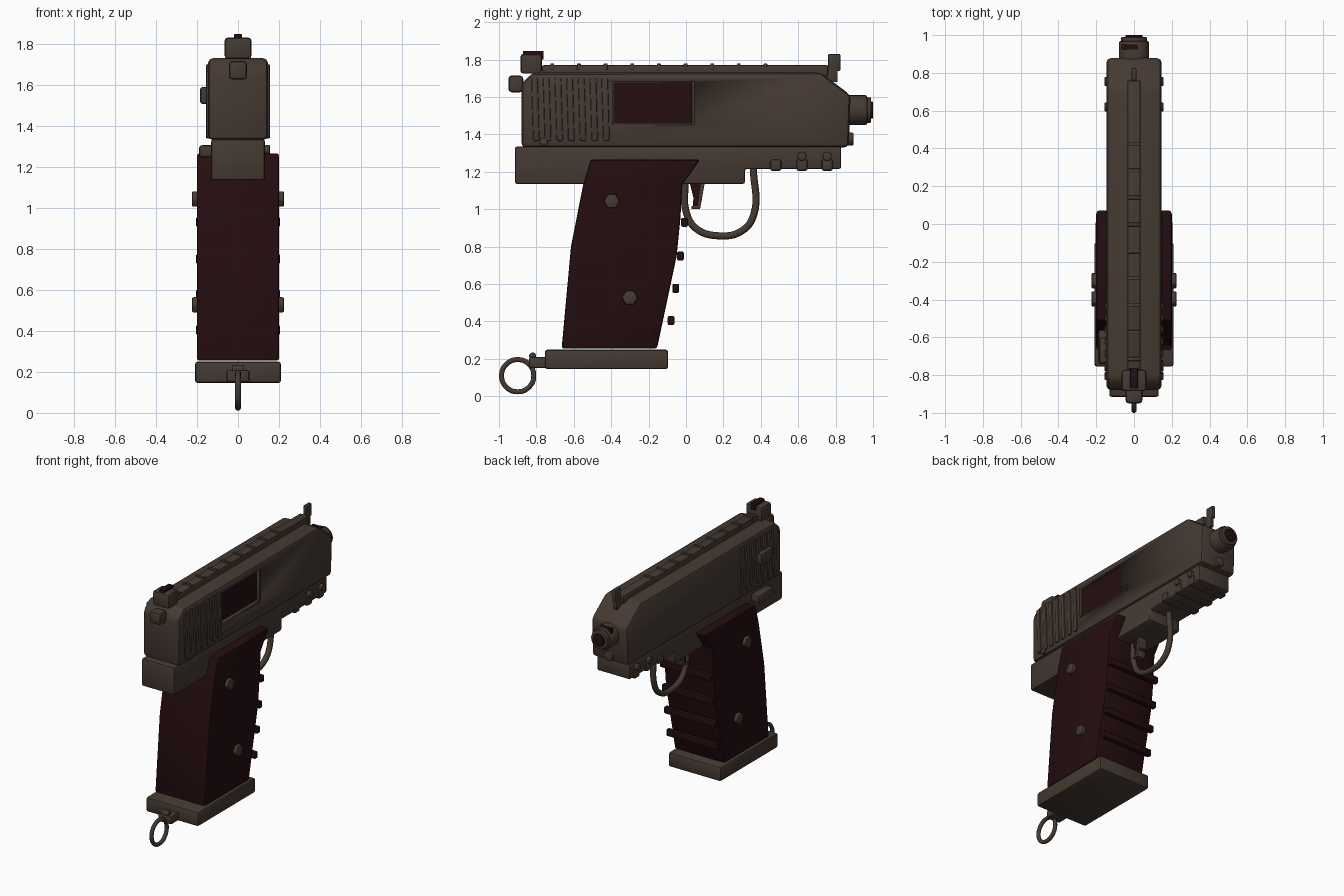
import bpy, bmesh, math
from mathutils import Matrix, Vector

if "Cube" in bpy.data.objects:
    bpy.data.objects.remove(bpy.data.objects["Cube"])


def material(name, rgb):
    m = bpy.data.materials.new(name)
    m.diffuse_color = (*rgb, 1)
    m.use_nodes = True
    m.node_tree.nodes["Principled BSDF"].inputs["Base Color"].default_value = m.diffuse_color
    return m


METAL = material("brown gunmetal", (0.060, 0.042, 0.032))
GRIP = material("dark maroon", (0.018, 0.004, 0.005))


def finish(name, bm, mat, bevel=0.0, angle=35):
    """Bevel the sharp edges, then turn the bmesh into a shaded object."""
    bmesh.ops.recalc_face_normals(bm, faces=bm.faces)
    if bevel:
        edges = [e for e in bm.edges if e.calc_face_angle(0) > math.radians(20)]
        bmesh.ops.bevel(bm, geom=edges, offset=bevel, segments=2, profile=0.5,
                        affect='EDGES', clamp_overlap=True)
    me = bpy.data.meshes.new(name)
    bm.to_mesh(me)
    bm.free()
    ob = bpy.data.objects.new(name, me)
    bpy.context.collection.objects.link(ob)
    me.materials.append(mat)
    bpy.ops.object.select_all(action='DESELECT')
    ob.select_set(True)
    bpy.context.view_layer.objects.active = ob
    bpy.ops.object.shade_smooth_by_angle(angle=math.radians(angle))
    return ob


def box(name, x, y, z, mat=METAL, bevel=0.01):
    """Box from (min, max) ranges."""
    bm = bmesh.new()
    bmesh.ops.create_cube(bm, size=1)
    for v in bm.verts:
        v.co = [r[0] + (c + 0.5) * (r[1] - r[0]) for c, r in zip(v.co, (x, y, z))]
    return finish(name, bm, mat, bevel)


def slab(name, profile, x, mat=METAL, bevel=0.015):
    """Side profile of (y, z) points extruded across x."""
    bm = bmesh.new()
    face = bm.faces.new([bm.verts.new((x[0], *p)) for p in profile])
    ext = bmesh.ops.extrude_face_region(bm, geom=[face])
    for v in ext['geom']:
        if isinstance(v, bmesh.types.BMVert):
            v.co.x = x[1]
    return finish(name, bm, mat, bevel)


def rod(name, axis, start, length, r, sides=24, mat=METAL, bevel=0.006, r2=None):
    """Cylinder growing from start along x or y."""
    bm = bmesh.new()
    bmesh.ops.create_cone(bm, cap_ends=True, segments=sides, radius1=r,
                          radius2=r if r2 is None else r2, depth=length)
    d = Vector((1, 0, 0)) if axis == 'x' else Vector((0, 1, 0))
    rot = Vector((0, 0, 1)).rotation_difference(d).to_matrix().to_4x4()
    bmesh.ops.transform(bm, verts=bm.verts,
                        matrix=Matrix.Translation(Vector(start) + d * length / 2) @ rot)
    return finish(name, bm, mat, bevel)


def tube(name, points, r, cyclic=False):
    """Round wire through (y, z) points, converted to a mesh."""
    cu = bpy.data.curves.new(name, 'CURVE')
    cu.dimensions = '3D'
    cu.bevel_depth, cu.bevel_resolution, cu.resolution_u = r, 3, 8
    cu.use_fill_caps = True
    sp = cu.splines.new('BEZIER')
    sp.bezier_points.add(len(points) - 1)
    for bp, p in zip(sp.bezier_points, points):
        bp.co = (0, *p)
        bp.handle_left_type = bp.handle_right_type = 'AUTO'
    sp.use_cyclic_u = cyclic
    ob = bpy.data.objects.new(name, cu)
    bpy.context.collection.objects.link(ob)
    cu.materials.append(METAL)
    bpy.ops.object.select_all(action='DESELECT')
    ob.select_set(True)
    bpy.context.view_layer.objects.active = ob
    bpy.ops.object.convert(target='MESH')
    bpy.ops.object.shade_smooth()


# Slide with sloped nose and a cut ejection port
slide = slab("slide", [(-0.88, 1.33), (0.87, 1.33), (0.88, 1.61), (0.72, 1.73),
                       (-0.82, 1.73), (-0.88, 1.67)], (-0.146, 0.146), bevel=0.025)
cutter = box("port_cutter", (0.115, 0.3), (-0.39, 0.035), (1.46, 1.68), bevel=0)
cutter.hide_render = True
cutter.hide_set(True)
cut = slide.modifiers.new("port", 'BOOLEAN')
cut.object, cut.solver = cutter, 'EXACT'
box("port_chamber", (0.10, 0.123), (-0.388, 0.033), (1.462, 1.678), GRIP, 0)
box("port_rear_lip", (0.13, 0.150), (0.030, 0.045), (1.455, 1.685), METAL, 0.003)
box("port_lower_lip", (0.13, 0.150), (-0.395, 0.045), (1.45, 1.462), METAL, 0.003)

# Frame with stepped front
slab("frame", [(-0.915, 1.135), (0.315, 1.135), (0.315, 1.215), (0.83, 1.215),
               (0.83, 1.335), (-0.915, 1.335)], (-0.131, 0.131), bevel=0.012)

# Grip, front ridges and bolts
slab("grip", [(-0.51, 1.265), (0.075, 1.265), (-0.02, 1.13), (-0.03, 0.95),
              (-0.05, 0.75), (-0.155, 0.255), (-0.665, 0.255), (-0.615, 0.80),
              (-0.55, 1.13)], (-0.2, 0.2), GRIP, 0.012)
for i, (y, z) in enumerate([(-0.008, 0.93), (-0.03, 0.75), (-0.055, 0.577), (-0.08, 0.405)]):
    box(f"grip_ridge_{i}", (-0.205, 0.205), (y - 0.018, y + 0.018), (z - 0.024, z + 0.024),
        GRIP, 0.008)
for side in (-1, 1):
    for y, z in ((-0.397, 1.043), (-0.30, 0.527)):
        rod("grip_bolt", 'x', (0.19 * side - (0.035 if side < 0 else 0), y, z), 0.035,
            0.043, 6, bevel=0.008)

# Base plate, lanyard tab and ring
box("base_plate", (-0.21, 0.21), (-0.755, -0.095), (0.145, 0.25), bevel=0.015)
box("lanyard_tab", (-0.055, 0.055), (-0.84, -0.74), (0.15, 0.21), bevel=0.012)
rod("lanyard_pin", 'x', (-0.03, -0.82, 0.215), 0.06, 0.02, 12)
tube("lanyard_ring", [(-0.9 + 0.086 * math.cos(a * math.pi / 4),
                       0.11 + 0.086 * math.sin(a * math.pi / 4)) for a in range(8)],
     0.014, True)

# Barrel and recoil rod
rod("barrel", 'y', (0, 0.80, 1.53), 0.17, 0.08, 24, bevel=0.012)
rod("muzzle_ring", 'y', (0, 0.95, 1.53), 0.04, 0.068, 24)
rod("bore", 'y', (0, 0.97, 1.53), 0.03, 0.045, 20, GRIP, 0.003)
box("barrel_vent", (-0.065, 0.02), (0.925, 0.95), (1.57, 1.612), GRIP, 0)
rod("recoil_rod", 'y', (0, 0.85, 1.375), 0.045, 0.035, 16)

# Top rib with cross bars
box("top_rib", (-0.035, 0.035), (-0.77, 0.76), (1.71, 1.77), bevel=0.008)
for i in range(9):
    y = -0.715 + i * 0.1425
    box(f"rib_bar_{i}", (-0.037, 0.037), (y - 0.01, y + 0.01), (1.74, 1.78), bevel=0.004)

# Sights and hammer
box("rear_sight", (-0.065, 0.065), (-0.885, -0.77), (1.725, 1.83), bevel=0.015)
box("rear_sight_insert", (-0.02, 0.02), (-0.872, -0.762), (1.80, 1.847), GRIP, 0.004)
box("front_sight", (-0.013, 0.013), (0.76, 0.825), (1.74, 1.83), bevel=0.006)
box("front_sight_foot", (-0.013, 0.013), (0.73, 0.81), (1.68, 1.755), bevel=0.004)
box("hammer", (-0.045, 0.045), (-0.95, -0.87), (1.625, 1.715), bevel=0.018)

# Rear slide serrations, frame pins and rail bolts on both sides
for side in (-1, 1):
    x = sorted((0.13 * side, 0.156 * side))
    for i in range(7):
        y = -0.805 + i * 0.0625
        slab(f"serration_{i}", [(y - 0.012, 1.365), (y + 0.022, 1.365), (y + 0.012, 1.70),
                                (y - 0.022, 1.70)], x, bevel=0.007)
    rod("slide_pin", 'x', (x[0], -0.76, 1.36), 0.026, 0.022, 12)
    for y in (0.62, 0.755):
        rod("rail_bolt", 'x', (x[0], y, 1.283), 0.026, 0.025, 12)

# Accessory rail lugs under the front
for i, y in enumerate((0.48, 0.62, 0.755)):
    box(f"rail_lug_{i}", (-0.142, 0.142), (y - 0.03, y + 0.03), (1.205, 1.267), bevel=0.012)

# Trigger and guard
tube("trigger_guard", [(0.36, 1.22), (0.362, 0.97), (0.30, 0.885), (0.17, 0.858),
                       (0.05, 0.90), (0.0, 0.99), (-0.005, 1.15)], 0.02)
slab("trigger", [(0.02, 1.14), (0.095, 1.14), (0.085, 1.05), (0.07, 1.005), (0.035, 1.005),
                 (0.04, 1.06)], (-0.03, 0.03), GRIP, 0.005)
slab("trigger_edge", [(0.078, 1.14), (0.10, 1.14), (0.075, 1.0), (0.03, 1.0), (0.03, 1.018),
                      (0.062, 1.018)], (-0.033, 0.033), METAL, 0.003)

# Left side controls
box("safety_lever", (-0.185, -0.13), (-0.74, -0.60), (1.505, 1.59), bevel=0.014)
box("slide_release", (-0.19, -0.12), (-0.74, -0.56), (1.245, 1.305), bevel=0.014)
